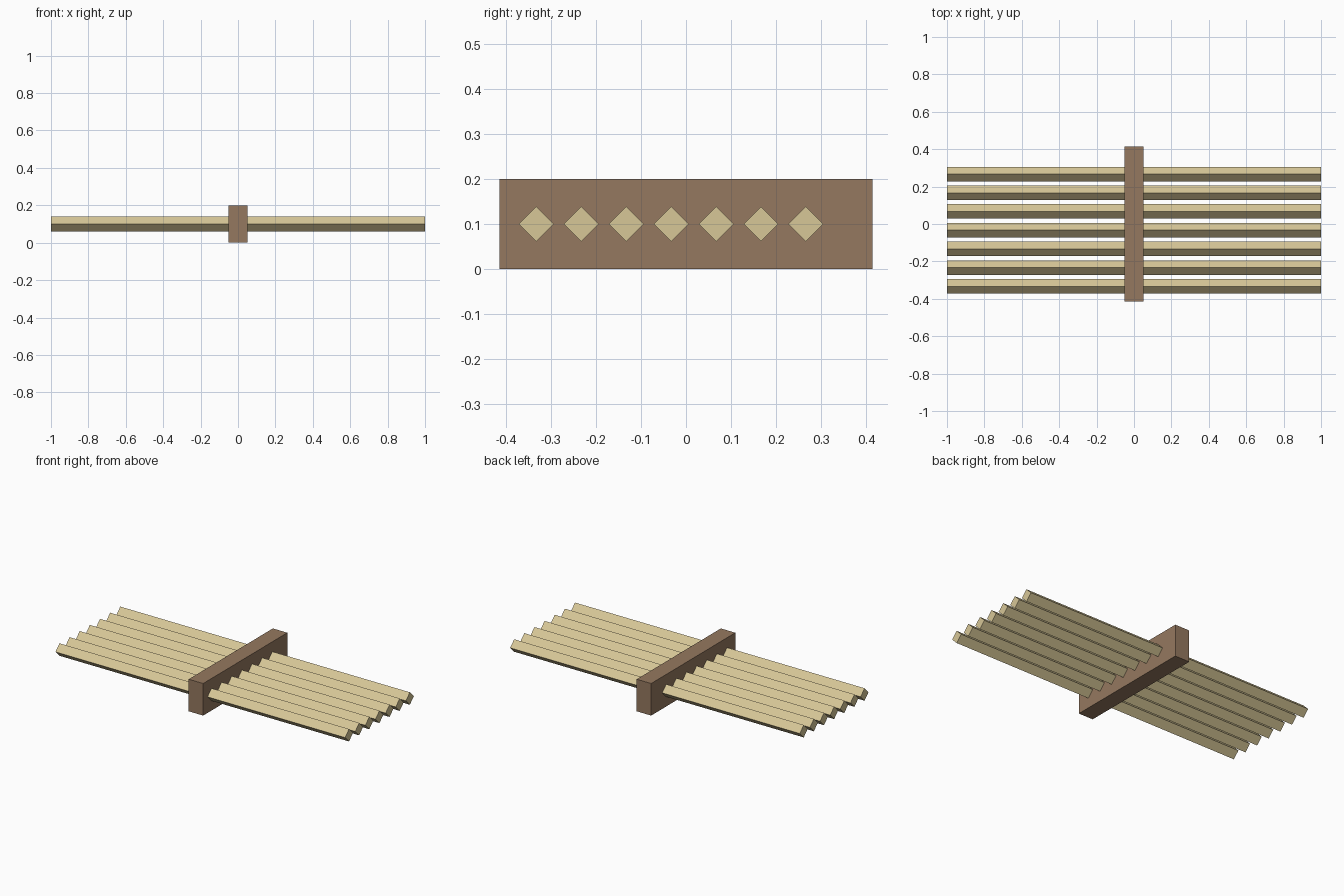
import bpy
import math

if "Cube" in bpy.data.objects:
    bpy.data.objects.remove(bpy.data.objects["Cube"], do_unlink=True)


def make_material(name, rgb):
    mat = bpy.data.materials.new(name)
    mat.use_nodes = True
    colour = (*rgb, 1.0)
    mat.diffuse_color = colour
    mat.node_tree.nodes["Principled BSDF"].inputs["Base Color"].default_value = colour
    return mat


def add_box(name, size, location, mat, tilt=0.0):
    bpy.ops.mesh.primitive_cube_add(size=1, location=location, rotation=(tilt, 0, 0))
    box = bpy.context.object
    box.name = name
    box.scale = size
    bpy.ops.object.transform_apply(location=False, rotation=True, scale=True)
    box.data.materials.append(mat)
    return box


pale_wood = make_material("pale wood", (0.68, 0.57, 0.31))
brown_wood = make_material("brown wood", (0.30, 0.19, 0.115))

# Upright cross beam
add_box("cross_beam", (0.1, 0.83, 0.2), (0, 0, 0.1), brown_wood)

# Square slats turned on edge, passing through the beam
for i in range(7):
    y = -0.333 + 0.1 * i
    add_box(f"slat_{i + 1}", (2.0, 0.055, 0.055), (0, y, 0.1), pale_wood, math.pi / 4)
